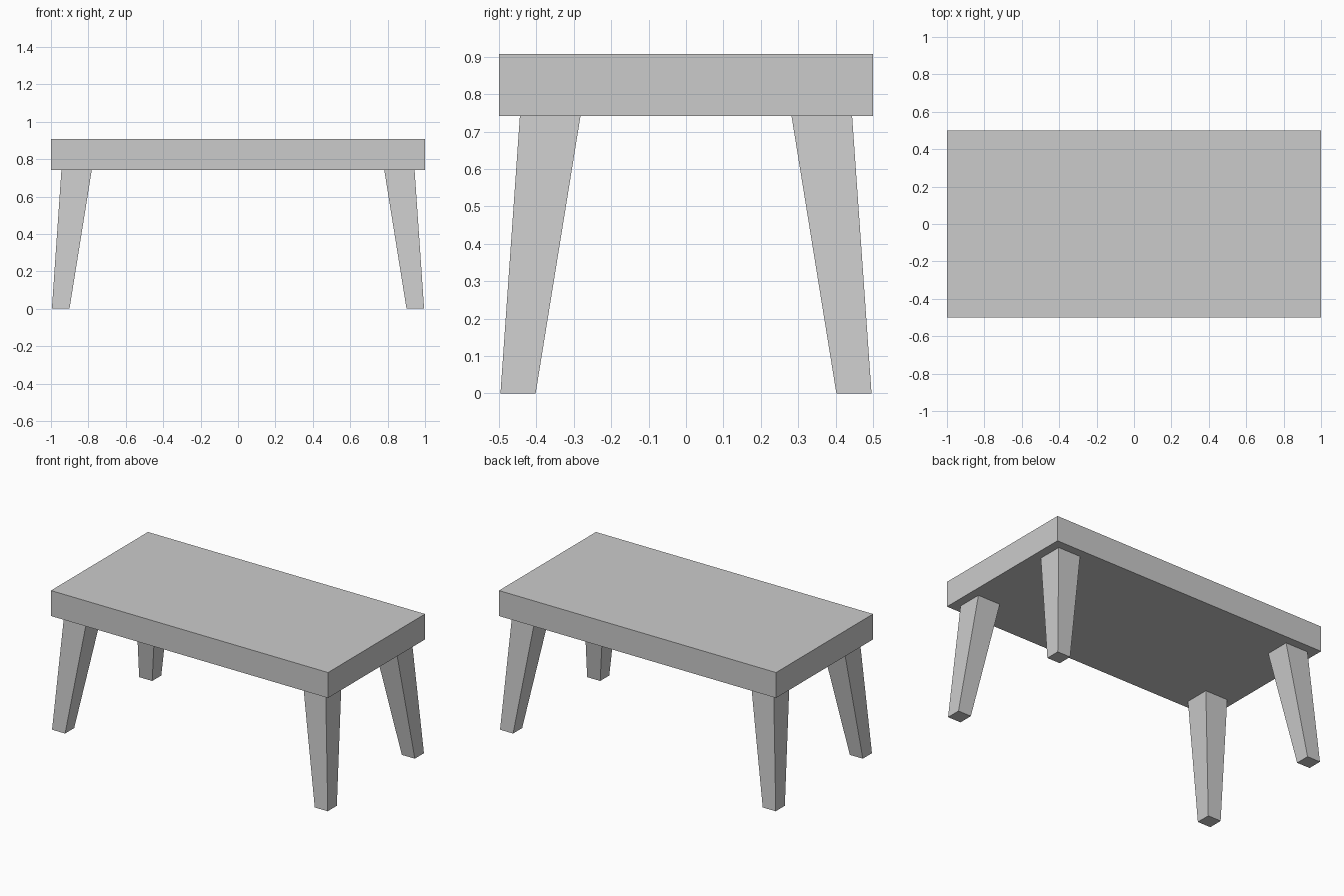
import bpy, bmesh

if "Cube" in bpy.data.objects:
    bpy.data.objects.remove(bpy.data.objects["Cube"])

TOP_Z, UNDER_Z = 0.908, 0.742


def make_object(name, bm):
    bmesh.ops.recalc_face_normals(bm, faces=bm.faces)
    mesh = bpy.data.meshes.new(name)
    bm.to_mesh(mesh)
    bm.free()
    obj = bpy.data.objects.new(name, mesh)
    bpy.context.collection.objects.link(obj)
    return obj


def tapered_box(name, bottom, top):
    """Box between two square or rectangular ends: (x, y, z, half_x, half_y)."""
    bm = bmesh.new()
    bmesh.ops.create_cube(bm, size=2)
    for v in bm.verts:
        x, y, z, hx, hy = top if v.co.z > 0 else bottom
        v.co = (x + v.co.x * hx, y + v.co.y * hy, z)
    return make_object(name, bm)


# Table top slab
tapered_box("table_top", (0, 0, UNDER_Z, 1.0, 0.5), (0, 0, TOP_Z, 1.0, 0.5))

# Four splayed legs, narrowing toward the floor
for side, sx in (("left", -1), ("right", 1)):
    for end, sy in (("front", -1), ("back", 1)):
        tapered_box(f"{end}_{side}_leg",
                    (sx * 0.948, sy * 0.449, 0, 0.047, 0.047),
                    (sx * 0.863, sy * 0.363, UNDER_Z, 0.081, 0.081))
